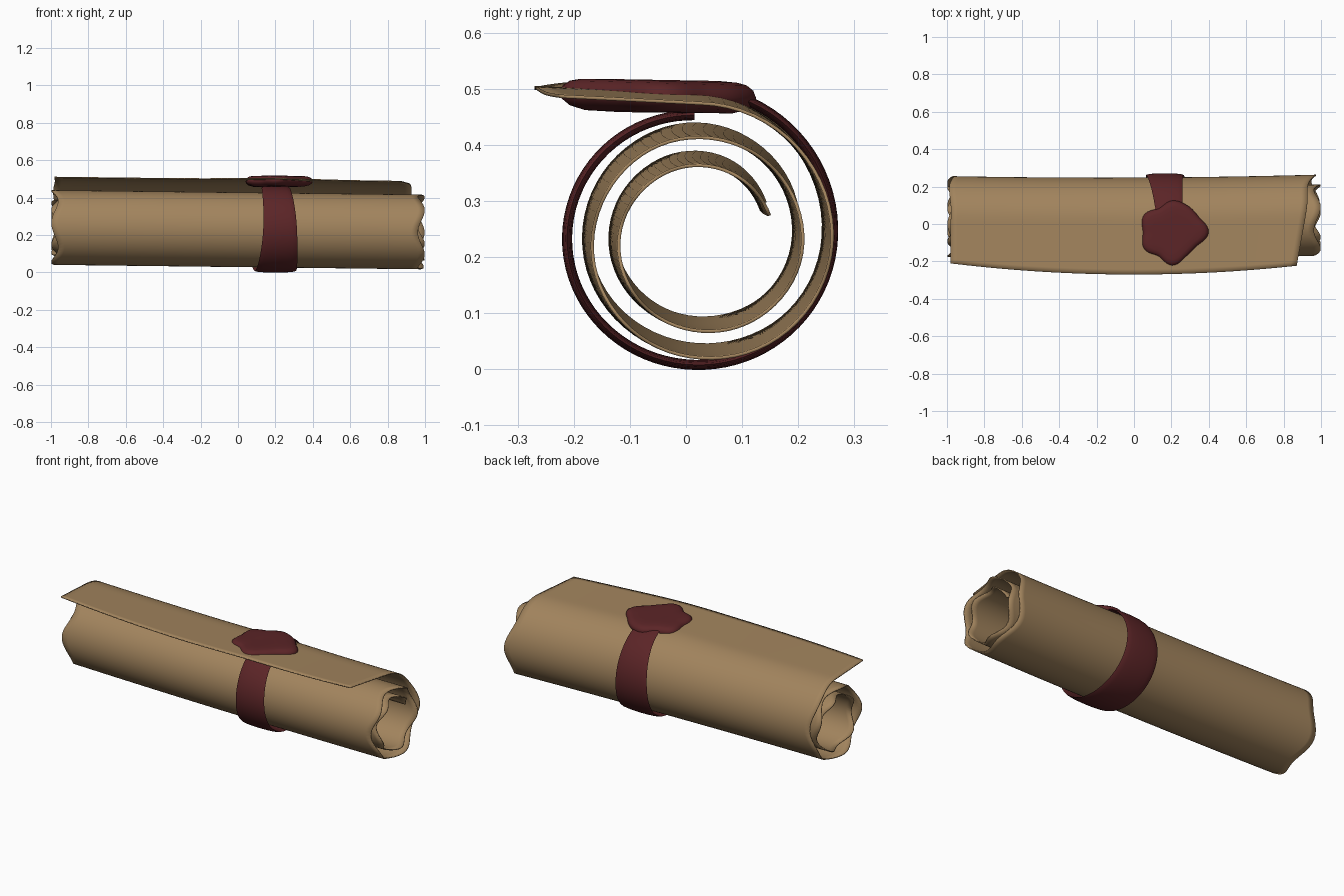
import bpy, bmesh
from math import sin, cos, pi, exp, floor
from mathutils import Vector

cube = bpy.data.objects.get("Cube")
if cube:
    bpy.data.objects.remove(cube, do_unlink=True)


def make_material(name, rgb, roughness):
    m = bpy.data.materials.new(name)
    m.use_nodes = True
    m.diffuse_color = (*rgb, 1)
    bsdf = m.node_tree.nodes["Principled BSDF"]
    bsdf.inputs["Base Color"].default_value = (*rgb, 1)
    bsdf.inputs["Roughness"].default_value = roughness
    return m


PAPER = make_material("parchment tan", (0.36, 0.23, 0.11), 0.8)
WAX = make_material("wax red", (0.105, 0.018, 0.02), 0.6)


def spline(values, t, closed=False):
    """Smooth interpolation through evenly spaced values."""
    n = len(values)
    i = floor(t) if closed else max(0, min(n - 2, floor(t)))
    f = t - i
    pick = lambda k: values[k % n] if closed else values[max(0, min(n - 1, k))]
    a, b, c, d = (pick(i + k) for k in (-1, 0, 1, 2))
    return b + 0.5 * f * (c - a + f * (2*a - 5*b + 4*c - d + f * (3*(b - c) + d - a)))


def grid_object(name, rows, mat, wrap=False, cap=False):
    """Skin rows of points; wrap closes each row, cap fills both ends."""
    bm = bmesh.new()
    vs = [[bm.verts.new(p) for p in row] for row in rows]
    n = len(rows[0])
    for a, b in zip(vs, vs[1:]):
        for j in range(n if wrap else n - 1):
            k = (j + 1) % n
            bm.faces.new((a[j], a[k], b[k], b[j]))
    if cap:
        bm.faces.new(vs[0])
        bm.faces.new(vs[-1])
    bmesh.ops.recalc_face_normals(bm, faces=bm.faces)
    mesh = bpy.data.meshes.new(name)
    bm.to_mesh(mesh)
    bm.free()
    mesh.materials.append(mat)
    ob = bpy.data.objects.new(name, mesh)
    bpy.context.collection.objects.link(ob)
    bpy.ops.object.select_all(action='DESELECT')
    ob.select_set(True)
    bpy.context.view_layer.objects.active = ob
    bpy.ops.object.shade_smooth_by_angle(angle=pi / 4)
    return ob


# Spiral: q counts quarter turns from the top, going over the back
CY, CZ = 0.015, 0.235
PAPER_R = [.25, .233, .203, .194, .19, .18, .155, .147, .14, .13]
RIBBON_R = [.264, .247, .227, .227, .218]


def around(radii, q, extra=0.0):
    r = spline(radii, q) + extra
    return CY + r * sin(q * pi / 2), CZ + r * cos(q * pi / 2)


# Rolled sheet with a loose flap, wavy ends and a slight bend
def sheet_row(q, columns=56):
    fade = max(0.0, min(1.0, q))
    wave = 0.018 * fade
    left = -0.98 + wave * cos(q * 7.2)
    right = 0.915 + 0.045 * min(q, 1) + 0.02 * max(0, min(1, q - 1))
    right += wave * sin(q * 7.6 + 1)
    row = []
    for j in range(columns + 1):
        x = left + (right - left) * j / columns
        if q < 0:
            y = CY + q * (0.285 - 0.062 * x * x)
            z = CZ + PAPER_R[0] - 0.012 * q
        else:
            y, z = around(PAPER_R, q)
        y += (0.012 * x * x - 0.003 + 0.004 * x) * min(1, max(0, q + 1))
        z += -0.012 * x
        if q < 1:
            z += 0.007 * exp(-((x - 0.2) / 0.3) ** 2) * (1 - fade)
        row.append(Vector((x, y, z)))
    return row


steps = [-1 + k / 10 for k in range(10)] + [k / 16 for k in range(141)]
sheet = grid_object("rolled_sheet", [sheet_row(q) for q in steps], PAPER)
solid = sheet.modifiers.new("paper_thickness", 'SOLIDIFY')
solid.thickness = 0.006
solid.offset = 0

# Ribbon band: rounded strip wrapping the roll and ending under the flap
BAND_X = [.19, .165, .2, .225, .2]
BAND_W = [.14, .2, .22, .18, .15]


def band_row(q):
    row = []
    for k in range(16):
        a = 2 * pi * k / 16
        x = spline(BAND_X, q) + spline(BAND_W, q) / 2 * cos(a)
        y, z = around(RIBBON_R, q, 0.009 * sin(a))
        row.append(Vector((x, y, z)))
    return row


grid_object("ribbon_band", [band_row(k / 20) for k in range(-2, 81)],
            WAX, wrap=True, cap=True)

# Wax seal: lumpy disc with a rounded rim
SEAL_R = [.195, .165, .165, .17, .15, .18, .16, .178, .15, .18, .15, .15]


def seal_row(scale, z):
    row = []
    for k in range(72):
        a = 2 * pi * k / 72
        r = spline(SEAL_R, k / 6, closed=True) * scale
        y = -0.045 + r * sin(a)
        row.append(Vector((0.205 + r * cos(a), y, z - 0.03 * y * scale)))
    return row


SEAL_PROFILE = [(.4, .457), (.75, .458), (.9, .465), (.98, .476), (1, .487),
                (.97, .5), (.9, .509), (.8, .513), (.6, .515), (.3, .515)]
grid_object("wax_seal", [seal_row(s, z) for s, z in SEAL_PROFILE],
            WAX, wrap=True, cap=True)
